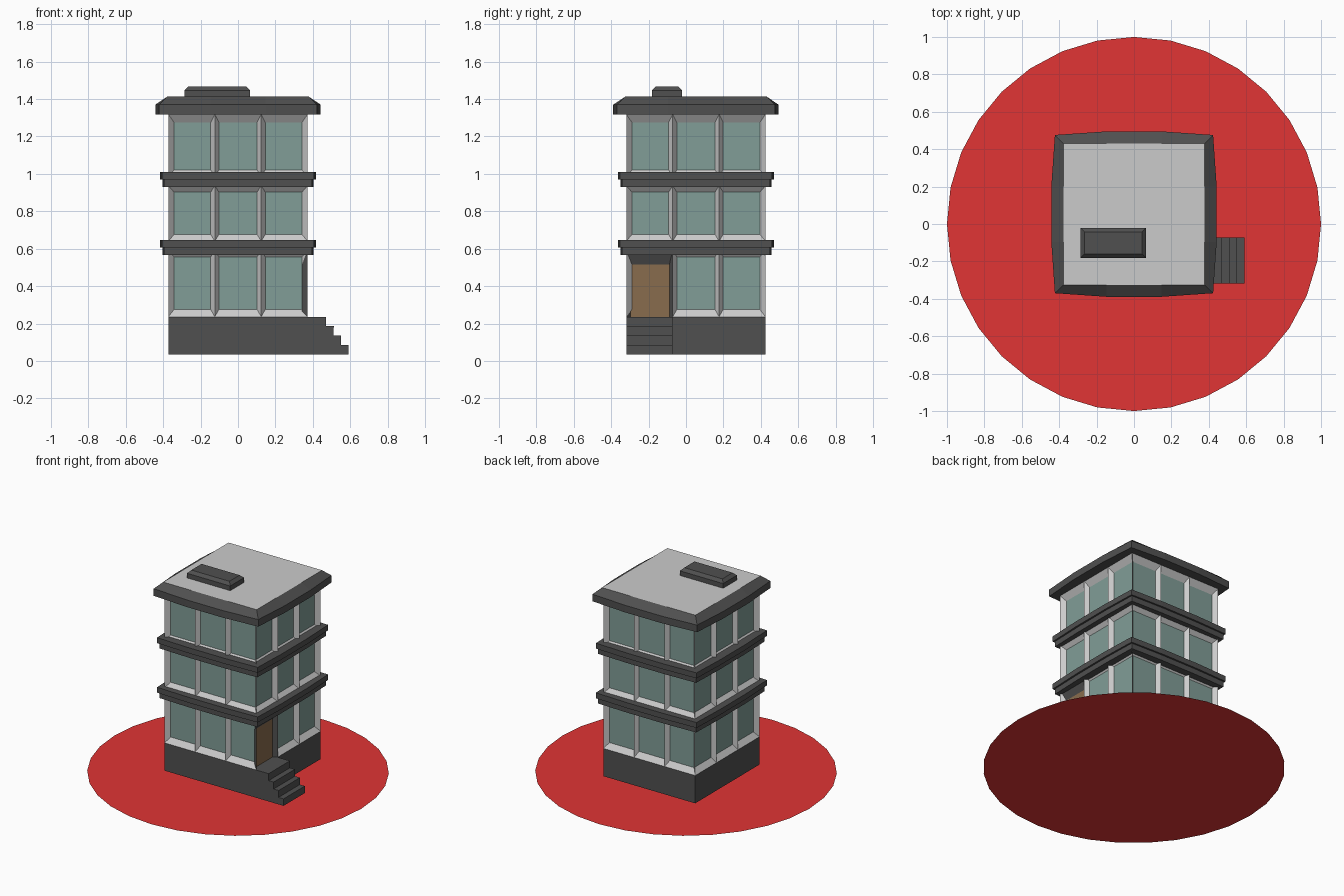
import bpy, bmesh
from mathutils import Matrix, Vector

if "Cube" in bpy.data.objects:
    bpy.data.objects.remove(bpy.data.objects["Cube"])

CY = 0.053   # building centre in y
H = 0.372    # half width of the tower


def mat(name, rgb):
    m = bpy.data.materials.new(name)
    m.diffuse_color = (*rgb, 1)
    m.use_nodes = True
    m.node_tree.nodes["Principled BSDF"].inputs["Base Color"].default_value = m.diffuse_color
    return m


DARK = mat("dark_grey", (0.08, 0.08, 0.08))
GLASS = mat("glass", (0.22, 0.34, 0.31))
WOOD = mat("wood", (0.25, 0.15, 0.075))
RED = mat("red", (0.75, 0.035, 0.035))


def make(name, verts, faces, material=None, fix=True):
    me = bpy.data.meshes.new(name)
    me.from_pydata(verts, [], faces)
    if fix:
        bm = bmesh.new()
        bm.from_mesh(me)
        bmesh.ops.recalc_face_normals(bm, faces=bm.faces)
        bm.to_mesh(me)
        bm.free()
    ob = bpy.data.objects.new(name, me)
    bpy.context.collection.objects.link(ob)
    if material:
        me.materials.append(material)
    return ob


def loft(name, loops, material=None, cap_top=True):
    """Stack closed loops of equal length into a capped solid."""
    n = len(loops[0])
    verts = [v for l in loops for v in l]
    faces = [(a * n + i, a * n + (i + 1) % n, (a + 1) * n + (i + 1) % n, (a + 1) * n + i)
             for a in range(len(loops) - 1) for i in range(n)]
    faces.append(tuple(range(n))[::-1])
    if cap_top:
        faces.append(tuple(range(len(verts) - n, len(verts))))
    return make(name, verts, faces, material)


def rect(x0, x1, y0, y1, z):
    return [(x0, y0, z), (x1, y0, z), (x1, y1, z), (x0, y1, z)]


def bowed(corner, mid, z, t=0.148):
    """Square outline whose sides bow out slightly at their thirds."""
    pts = []
    for k in range(4):
        r = Matrix.Rotation(k * 1.5707963, 3, 'Z')
        for p in ((-corner, -corner, z), (-t, -mid, z), (t, -mid, z)):
            v = r @ Vector(p)
            pts.append((v.x, v.y + CY, v.z))
    return pts


# round ground disc
bpy.ops.mesh.primitive_circle_add(vertices=32, radius=1, fill_type='NGON')
disc = bpy.context.object
disc.name = "ground_disc"
disc.data.materials.append(RED)

# plinth
loft("plinth", [rect(-H, H, CY - H, CY + H, z) for z in (0.033, 0.236)], DARK)

# entrance stairs, extruded side profile
prof = [(H, 0.033), (0.592, 0.033)]
for i, x in enumerate((0.592, 0.552, 0.512, 0.471)):
    z = 0.084 + i * 0.0507
    prof.append((x, z))
    if i < 3:
        prof.append((x - 0.0405, z))
prof.append((H, 0.236))
loft("stairs", [[(x, y, z) for x, z in prof] for y in (CY - H, -0.073)], DARK)

# window cells: bevelled frame running back to a recessed pane
parts = {k: ([], []) for k in ("window_frames", "window_panes", "door_frame", "door")}


def add(key, rot, pts, quads):
    verts, faces = parts[key]
    b = len(verts)
    for p in pts:
        v = rot @ Vector(p)
        verts.append((v.x, v.y + CY, v.z))
    faces.extend(tuple(b + i for i in q) for q in quads)


floors = [(0.236, 0.593, 0.275, 0.556), (0.64, 0.937, 0.676, 0.902), (0.984, 1.318, 1.021, 1.275)]
RING = [(i, (i + 1) % 4, (i + 1) % 4 + 4, i + 4) for i in range(4)]
D = H - 0.03
for k in range(4):
    rot = Matrix.Rotation(k * 1.5707963, 3, 'Z')
    for f, (z0, z1, p0, p1) in enumerate(floors):
        for c in range(3):
            u0, u1 = -H + c * 0.248, -H + (c + 1) * 0.248
            a = u0 + (0.03 if c == 0 else 0.022)
            b = u1 - (0.03 if c == 2 else 0.022)
            is_door = k == 1 and f == 0 and c == 0
            if is_door:
                a, b, p0, p1 = u0 + 0.022, u1 - 0.018, z0, 0.515
            outer = [(u0, -H, z0), (u1, -H, z0), (u1, -H, z1), (u0, -H, z1)]
            inner = [(a, -D, p0), (b, -D, p0), (b, -D, p1), (a, -D, p1)]
            if is_door:
                p0, p1 = floors[0][2:]
            add("door_frame" if is_door else "window_frames", rot, outer + inner, RING)
            add("door" if is_door else "window_panes", rot, inner, [(0, 1, 2, 3)])

for key, m in (("window_frames", None), ("window_panes", GLASS), ("door_frame", DARK), ("door", WOOD)):
    make(key, *parts[key], m, fix=False)

# two stepped ledges between the floors
for i, z in enumerate((0.567, 0.93)):
    loft(f"ledge_lower_{i + 1}", [bowed(0.396, 0.404, z), bowed(0.396, 0.404, z + 0.04)], DARK)
    loft(f"ledge_upper_{i + 1}", [bowed(0.407, 0.417, z + 0.04), bowed(0.407, 0.417, z + 0.08)], DARK)

# roof rim with sloped edge, and the flat deck closing it
top = bowed(0.378, 0.378, 1.413)
loft("roof_rim", [bowed(0.423, 0.442, 1.318), bowed(0.423, 0.442, 1.37), top], DARK, cap_top=False)
make("roof_deck", top, [tuple(range(12))], fix=False)

# chamfered roof box
loft("roof_box", [rect(-0.286, 0.064, -0.181, -0.021, 1.413),
                  rect(-0.286, 0.064, -0.181, -0.021, 1.447),
                  rect(-0.265, 0.043, -0.16, -0.042, 1.468)], DARK)
